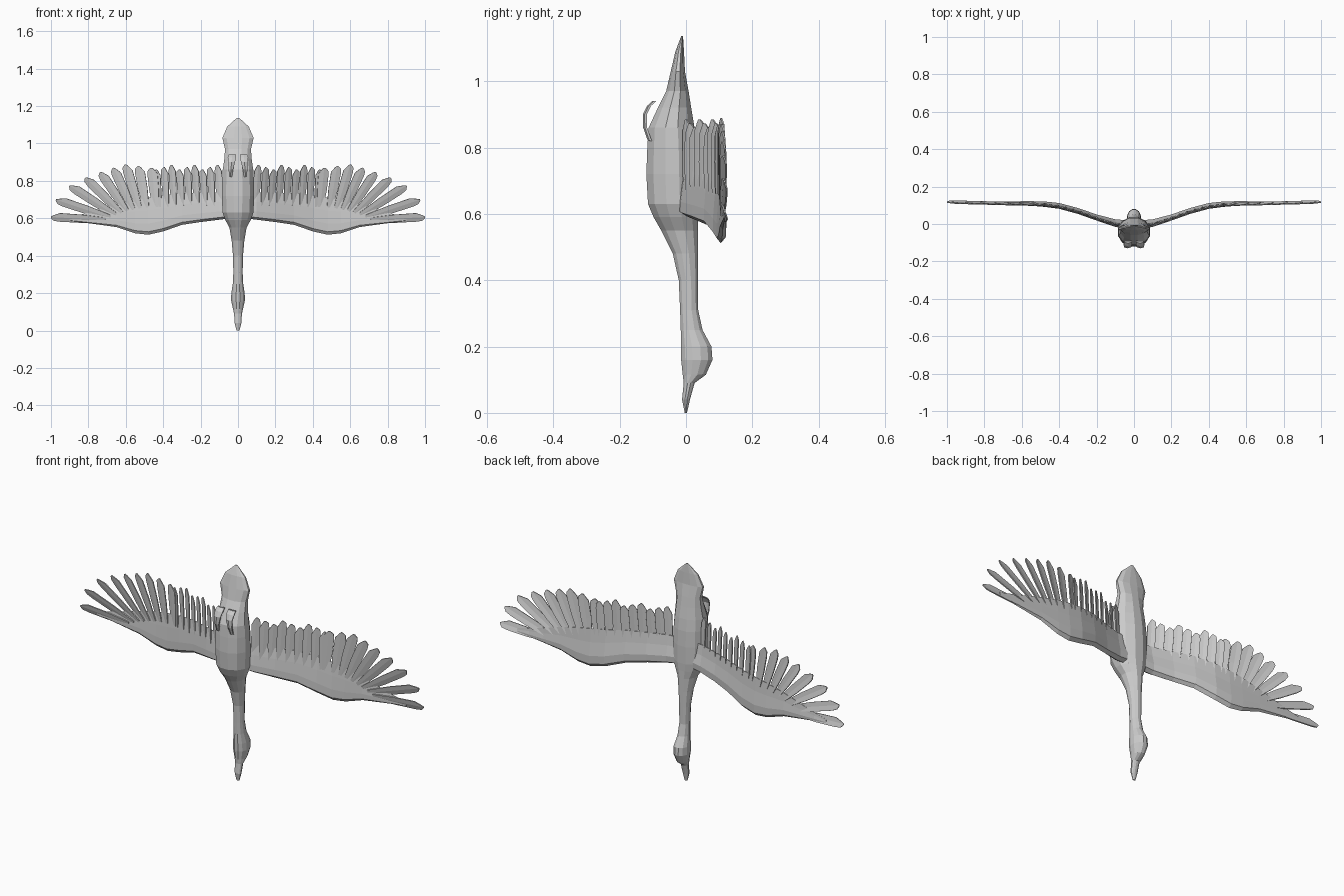
import bpy, bmesh, math
from mathutils import Vector

cube = bpy.data.objects.get("Cube")
if cube:
    bpy.data.objects.remove(cube)

grey = bpy.data.materials.new("plumage grey")
grey.use_nodes = True
GREY = (0.6, 0.6, 0.6, 1)
grey.diffuse_color = GREY
grey.node_tree.nodes["Principled BSDF"].inputs["Base Color"].default_value = GREY


def finish(bm, name, mirror=False, thickness=0):
    bmesh.ops.recalc_face_normals(bm, faces=bm.faces)
    mesh = bpy.data.meshes.new(name)
    bm.to_mesh(mesh)
    bm.free()
    obj = bpy.data.objects.new(name, mesh)
    bpy.context.collection.objects.link(obj)
    mesh.materials.append(grey)
    if thickness:
        mod = obj.modifiers.new("thickness", 'SOLIDIFY')
        mod.thickness = thickness
        mod.offset = 0
    if mirror:
        obj.modifiers.new("mirror", 'MIRROR').use_clip = False
    return obj


def loft(bm, rings):
    """Skin a list of equal-sized closed rings and cap both ends."""
    rows = [[bm.verts.new(p) for p in ring] for ring in rings]
    n = len(rows[0])
    for a, b in zip(rows, rows[1:]):
        for i in range(n):
            j = (i + 1) % n
            bm.faces.new((a[i], a[j], b[j], b[i]))
    bm.faces.new(rows[0])
    bm.faces.new(rows[-1])


def interp(table, x):
    for (x0, y0), (x1, y1) in zip(table, table[1:]):
        if x <= x1:
            return y0 + (y1 - y0) * (x - x0) / (x1 - x0)
    return table[-1][1]


# Body from beak to tail: height, belly y, back y, half width
sections = [
    (0.0, -.004, .003, .008), (.04, -.012, .012, .018), (.09, -.007, .026, .021),
    (.115, -.01, .06, .027), (.16, -.015, .08, .037), (.2, -.016, .077, .036),
    (.25, -.016, .05, .028), (.31, -.018, .037, .025), (.4, -.022, .037, .027),
    (.48, -.04, .037, .034), (.55, -.075, .037, .046), (.59, -.098, .037, .068),
    (.63, -.115, .038, .083), (.72, -.12, .037, .087), (.8, -.117, .033, .086),
    (.86, -.113, .026, .082), (.92, -.085, .016, .073), (.97, -.06, .008, .07),
    (1.03, -.046, -.003, .084), (1.09, -.032, -.006, .058), (1.137, -.014, -.009, .006),
]
bm = bmesh.new()
SIDES = 12
rings = []
for z, front, back, half in sections:
    ring = []
    for i in range(SIDES):
        a = math.tau * (i + .5) / SIDES
        ring.append((half * 1.03 * math.cos(a),
                     (front + back) / 2 + (back - front) / 2 * 1.03 * math.sin(a), z))
    rings.append(ring)
loft(bm, rings)
finish(bm, "body")

# Wing curves across the span
sweep = [(.04, -.005), (.12, .005), (.2, .033), (.3, .068), (.4, .095),
         (.5, .107), (.7, .112), (1.0, .12)]
leading = [(.04, .6), (.2, .58), (.3, .565), (.4, .53), (.48, .512), (.55, .52),
           (.65, .553), (.75, .567), (.9, .587)]
trailing = [(.04, .74), (.3, .735), (.45, .715), (.6, .69), (.7, .66), (.8, .63), (.9, .605)]
depth = [(.04, .05), (.2, .036), (.45, .034), (.6, .024), (.9, .008)]
# Chord fraction and thickness share around the wing section
airfoil = [(0, 0), (.08, .45), (.3, .5), (.65, .22), (1, .05),
           (1, -.05), (.65, -.25), (.3, -.4), (.08, -.4)]

bm = bmesh.new()
rings = []
for x in (.04, .1, .2, .3, .4, .48, .55, .65, .75, .83, .9):
    z0, z1 = interp(leading, x), interp(trailing, x)
    y, t = interp(sweep, x), interp(depth, x)
    rings.append([(x, y + s * t, z0 + (z1 - z0) * c) for c, s in airfoil])
loft(bm, rings)
finish(bm, "wings", mirror=True)

# Feather outline: distance along the shaft, left and right half widths
outline = [(0, .3, .3), (.45, .48, .48), (.84, .5, .5), (.95, .2, .42), (1, .03, .12)]


def feather(bm, root, tip, width):
    r, t = Vector((root[0], 0, root[1])), Vector((tip[0], 0, tip[1]))
    along = (t - r).normalized()
    across = Vector((along.z, 0, -along.x))
    rows = []
    for u, left, right in outline:
        row = []
        for v in (-left, 0, right):
            p = r.lerp(t, u) + across * v * width
            p.y = interp(sweep, p.x) + v * .014 - .004 * (1 - abs(v))
            row.append(bm.verts.new(p))
        rows.append(row)
    for a, b in zip(rows, rows[1:]):
        for i in range(2):
            bm.faces.new((a[i], a[i + 1], b[i + 1], b[i]))


# Inner flight feathers, in a close row
bm = bmesh.new()
for i in range(9):
    x = .095 + .041 * i
    feather(bm, (x, .66), (x + .012, .885 - .012 * (i % 3)), .037)
finish(bm, "inner_feathers", mirror=True, thickness=.005)

# Outer flight feathers, fanned to the wing tip
fan = [(.46, .87), (.53, .88), (.6, .888), (.665, .87), (.735, .848),
       (.815, .818), (.9, .775), (.973, .7), (1.0, .608)]
bm = bmesh.new()
for i, tip in enumerate(fan):
    s = i / (len(fan) - 1)
    feather(bm, (.44 + .27 * s ** .8, .66 - .07 * s ** 1.6), tip, .053 - .008 * s)
finish(bm, "outer_feathers", mirror=True, thickness=.005)

# Folded feet: height, y, centre x, half width
bm = bmesh.new()
rings = []
for z, y, x, w in [(.82, -.108, .04, .008), (.86, -.122, .038, .012), (.9, -.123, .034, .018),
                   (.925, -.111, .033, .022), (.94, -.095, .032, .02)]:
    rings.append([(x - w, y - .002, z), (x, y - .007, z), (x + w, y - .002, z),
                  (x + w, y + .005, z), (x, y + .003, z), (x - w, y + .005, z)])
loft(bm, rings)
finish(bm, "feet", mirror=True)
